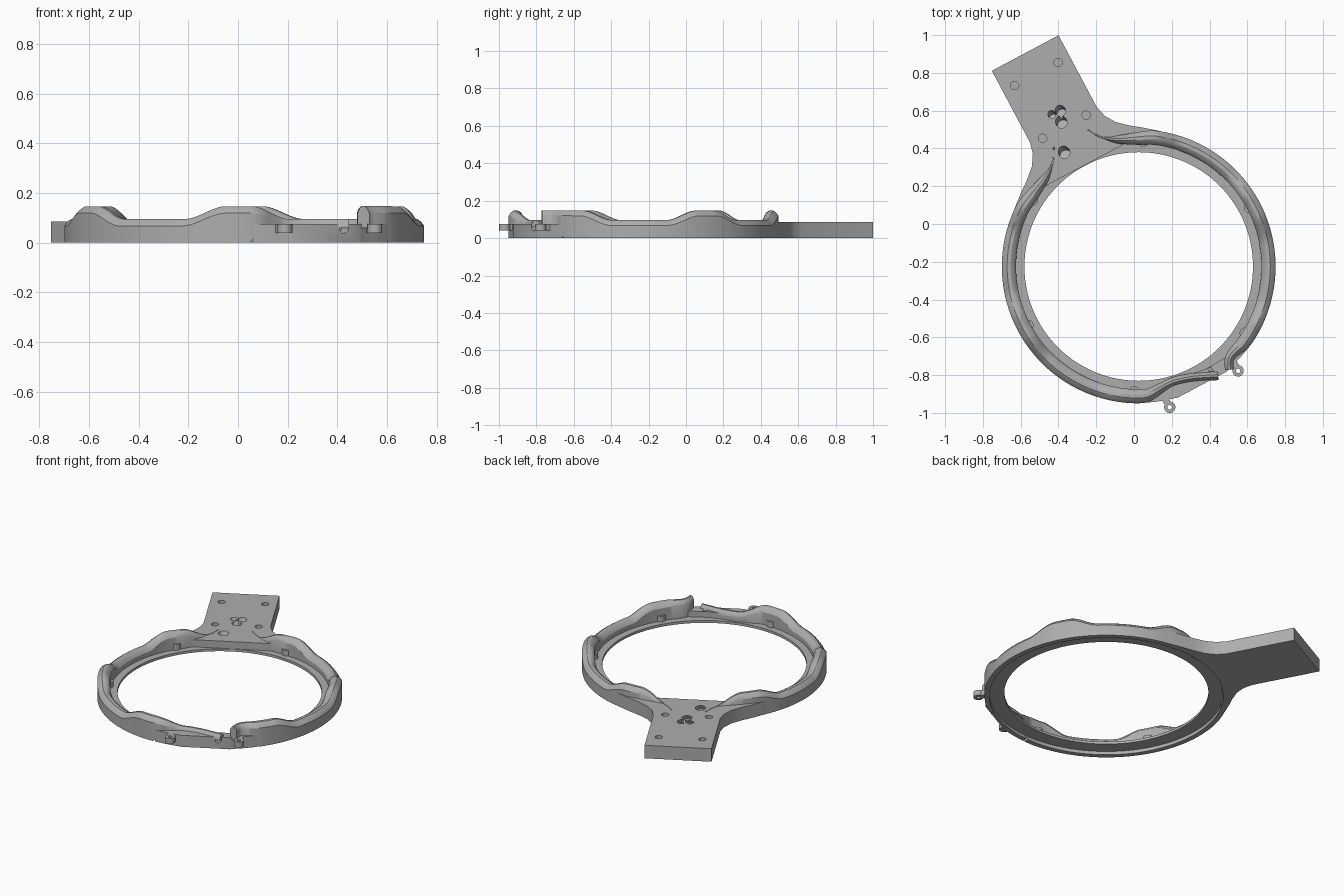
import bpy, bmesh, math
from math import radians, cos, sin, hypot, atan2, degrees
from mathutils import Matrix, Vector

old = bpy.data.objects.get("Cube")
if old:
    bpy.data.objects.remove(old)

# The part is laid out with the handle along local +x, then turned into place.
PLACE = Matrix.Translation((0.025, -0.225, 0)) @ Matrix.Rotation(radians(118), 4, 'Z')
HOLE, RIM, OUTER, MID = 0.605, 0.693, 0.725, 0.6875
FLOOR, FLANGE_TOP = 0.022, 0.038

grey = bpy.data.materials.new("mid grey")
grey.use_nodes = True
grey.diffuse_color = (0.42, 0.42, 0.42, 1)
grey.node_tree.nodes["Principled BSDF"].inputs["Base Color"].default_value = (0.42, 0.42, 0.42, 1)


def finish(name, bm):
    bmesh.ops.recalc_face_normals(bm, faces=bm.faces[:])
    mesh = bpy.data.meshes.new(name)
    bm.to_mesh(mesh)
    bm.free()
    mesh.materials.append(grey)
    obj = bpy.data.objects.new(name, mesh)
    obj.matrix_world = PLACE
    bpy.context.collection.objects.link(obj)
    return obj


def prism(name, outline, z0, z1):
    bm = bmesh.new()
    face = bm.faces.new([bm.verts.new((x, y, z0)) for x, y in outline])
    new = bmesh.ops.extrude_face_region(bm, geom=[face])["geom"]
    bmesh.ops.translate(bm, vec=(0, 0, z1 - z0),
                        verts=[v for v in new if isinstance(v, bmesh.types.BMVert)])
    return finish(name, bm)


def disc(name, x, y, r, z0, z1, n=32):
    ring = [(x + r * cos(math.tau * i / n), y + r * sin(math.tau * i / n)) for i in range(n)]
    return prism(name, ring, z0, z1)


def cut(obj, cutters):
    """Subtract the cutters for good and throw them away."""
    for c in cutters:
        c.hide_render = True
        mod = obj.modifiers.new("cut", 'BOOLEAN')
        mod.operation, mod.object = 'DIFFERENCE', c
    bpy.context.view_layer.update()
    graph = bpy.context.evaluated_depsgraph_get()
    mesh = bpy.data.meshes.new_from_object(obj.evaluated_get(graph))
    obj.modifiers.clear()
    obj.data = mesh
    for c in cutters:
        bpy.data.objects.remove(c)


def polar(r, deg):
    return r * cos(radians(deg)), r * sin(radians(deg))


def flip(points):
    return [(x, -y) for x, y in points]


# Flat inner flange with a screw hole under every peg
PEGS = [polar(0.665, 30 + 60 * k) for k in range(6)]
flange = disc("flange", 0, 0, 0.705, FLOOR, FLANGE_TOP, 128)
cut(flange, [disc("cutter", 0, 0, HOLE, -0.1, 0.2, 128)]
    + [disc("cutter", x, y, 0.014, -0.1, 0.2, 16) for x, y in PEGS])

# Screw pegs standing on the flange
for i, (x, y) in enumerate(PEGS):
    peg = disc(f"peg_{i + 1}", x, y, 0.03, FLANGE_TOP - 0.004, 0.075)
    cut(peg, [disc("cutter", x, y, 0.014, -0.1, 0.06, 16)])

# Handle plate with filleted shoulders and blind holes
side = [(0.608, 0.24), (0.56, 0.39), (0.53, 0.47), (0.526, 0.498), (0.585, 0.43),
        (0.637, 0.367), (0.68, 0.31), (0.734, 0.25), (0.79, 0.215), (0.85, 0.2), (1.28, 0.2)]
handle = prism("handle_plate", side + flip(side)[::-1], 0, 0.085)
holes = [disc("cutter", x, y, 0.022, 0.03, 0.2) for x in (0.838, 1.154) for y in (-0.13, 0.13)]
for x, y, r in ((0.923, -0.021, 0.027), (0.868, 0.003, 0.03), (0.927, 0.029, 0.02), (0.72, 0.065, 0.03)):
    bm = bmesh.new()
    tilt = Matrix.Translation((x, y, 0.085)) @ Matrix.Rotation(radians(25), 4, 'Y')
    bmesh.ops.create_cone(bm, cap_ends=True, segments=32, radius1=r, radius2=r, depth=0.09, matrix=tilt)
    holes.append(finish("cutter", bm))
cut(handle, [disc("cutter", 0, 0, RIM, -0.1, FLOOR, 128)] + holes)

# Front block that closes the ring under the rail ends
block_outline = [(-0.71, -0.15), (-0.71, 0.15)] + [polar(0.722, a) for a in (167, 163, 159, 155)]
block_outline += [(-0.61, 0.27), (-0.605, 0.21), (-0.602, 0.13), (-0.632, 0.03), (-0.645, -0.06),
                  (-0.64, -0.19), (-0.615, -0.26)]
block_outline += [polar(0.722, a) for a in (-155, -159, -163, -167)]
block = prism("front_block", block_outline, 0, 0.075)
bm = bmesh.new()
bmesh.ops.create_cone(bm, cap_ends=True, segments=24, radius1=0.02, radius2=0.02, depth=0.1,
                      matrix=Matrix.Translation((-0.70, -0.078, 0.058)) @ Matrix.Rotation(radians(90), 4, 'Y'))
cut(block, [disc("cutter", 0, 0, RIM, -0.1, FLOOR, 128), finish("cutter", bm)])

# Small eyelets beside the front block
for name, s in (("right_eyelet", 1), ("left_eyelet", -1)):
    x, y = -0.735, 0.205 * s
    ear = disc(name, x, y, 0.03, 0.04, 0.075)
    cut(ear, [disc("cutter", x, y, 0.012, 0, 0.2, 16)])
    neck = [(x + 0.018, y - 0.018), (x + 0.06, y - 0.018), (x + 0.06, y + 0.018), (x + 0.018, y + 0.018)]
    prism(name + "_neck", neck, 0.04, 0.075)


def soften(path):
    """Corner cutting that keeps both ends."""
    out = [path[0]]
    for (ax, ay), (bx, by) in zip(path, path[1:]):
        out += [(ax * 0.75 + bx * 0.25, ay * 0.75 + by * 0.25),
                (ax * 0.25 + bx * 0.75, ay * 0.25 + by * 0.75)]
    return out + [path[-1]]


def ease(t):
    t = max(0, min(1, t))
    return t * t * (3 - 2 * t)


def rail(name, path, hold_high):
    """Sweep the rounded wall section along the path with six waves in its height."""
    path = soften(soften(path))
    bm = bmesh.new()
    rows = []
    n = len(path)
    for i, (x, y) in enumerate(path):
        a, b = path[max(i - 1, 0)], path[min(i + 1, n - 1)]
        out = Vector((b[1] - a[1], a[0] - b[0])).normalized()
        if hold_high:
            out = -out
        ang = abs(degrees(atan2(y, x)))
        gap = abs((ang % 60) - 30)
        base = 0.087 if ang < 25 else 0.096
        h = base + (0.147 - base) * ease(1 - (gap - 4) / 14)
        if hold_high and ang > 150:
            h = 0.148
        # thin tail on the handle, slim ends at the front
        w = 0.0375
        if ang < 34:
            w = 0.008 + 0.0295 * ease((ang - 5) / 29)
        elif ang > 152:
            w = 0.0375 - 0.014 * ease((ang - 152) / 14)
        foot = 0 if ang < 155 and hypot(x, y) > 0.68 else FLOOR
        if ang > 165:
            foot = 0.06
        low = max(FLOOR, foot)
        section = [(0.15, low), (0.15, foot), (1, foot), (1, h - 0.028), (0.7, h - 0.012), (0.25, h),
                   (-0.25, h), (-0.7, h - 0.01), (-1, h - 0.028), (-1, low)]
        rows.append([bm.verts.new((x + out.x * w * s, y + out.y * w * s, z)) for s, z in section])
    for r0, r1 in zip(rows, rows[1:]):
        for j in range(len(r0)):
            k = (j + 1) % len(r0)
            bm.faces.new((r0[j], r0[k], r1[k], r1[j]))
    bm.faces.new(rows[0])
    bm.faces.new(rows[-1])
    return finish(name, bm)


# Wavy rails: both start as fins on the handle and meet at the front opening
start = [(0.77, 0.1), (0.70, 0.14), (0.65, 0.205), (0.607, 0.30)]
arc = [polar(MID, a) for a in range(34, 154, 4)]
rail("right_rail", start + arc + [(-0.628, 0.28), (-0.623, 0.22), (-0.62, 0.13), (-0.648, 0.032),
                                  (-0.68, -0.04), (-0.708, -0.1)], False)
rail("left_rail", flip(start + arc) + [(-0.623, -0.29), (-0.632, -0.25), (-0.645, -0.21),
                                       (-0.665, -0.185), (-0.708, -0.168)], True)

# Smooth the curved walls and keep the edges crisp
bpy.ops.object.select_all(action='DESELECT')
for obj in bpy.context.scene.objects:
    if obj.type == 'MESH' and obj.data.materials and obj.data.materials[0] == grey:
        obj.select_set(True)
        bpy.context.view_layer.objects.active = obj
bpy.ops.object.shade_smooth_by_angle(angle=radians(30))
